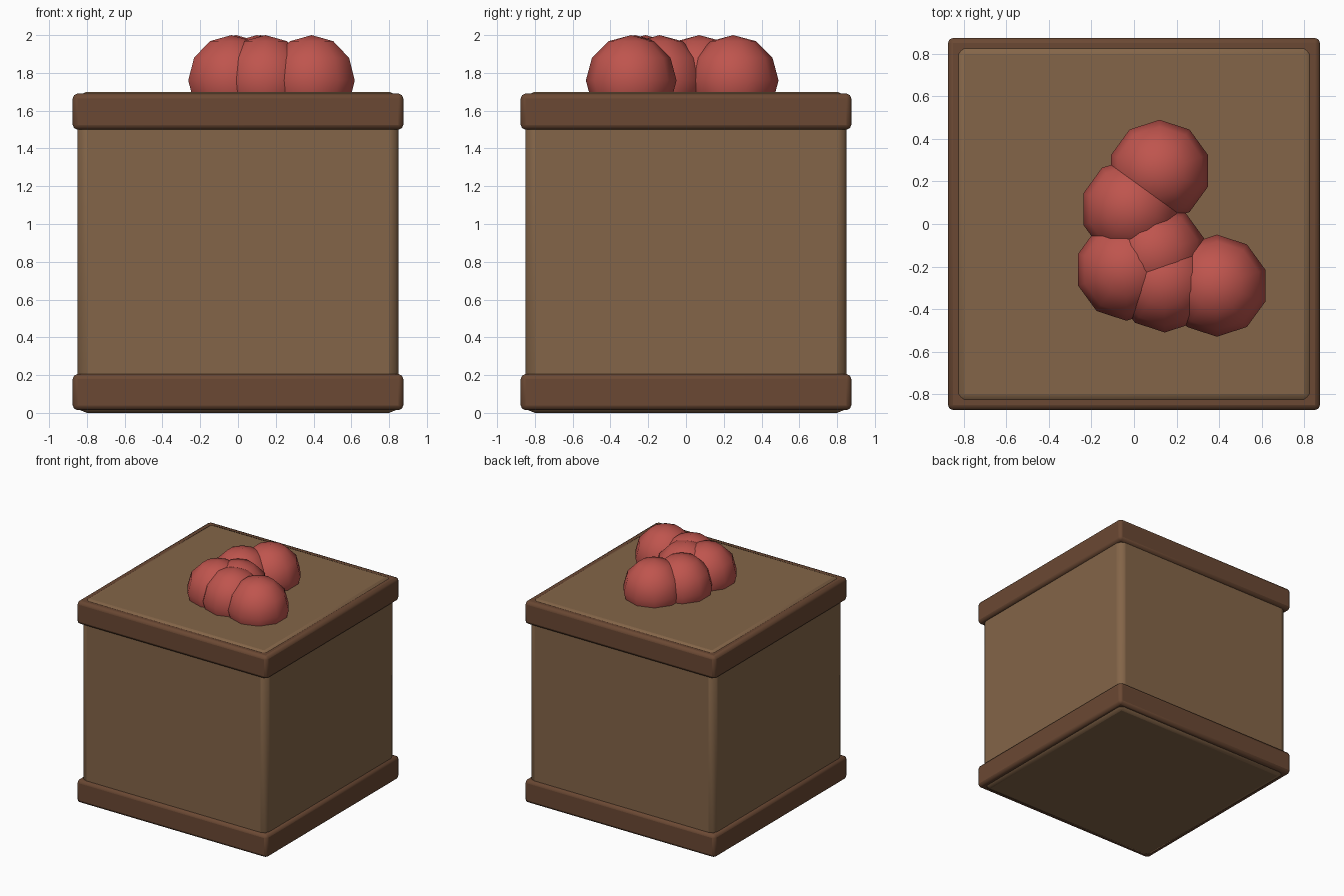
import bpy
from math import radians

if "Cube" in bpy.data.objects:
    bpy.data.objects.remove(bpy.data.objects["Cube"])


def material(name, rgb):
    m = bpy.data.materials.new(name)
    m.diffuse_color = (*rgb, 1)
    m.use_nodes = True
    m.node_tree.nodes["Principled BSDF"].inputs["Base Color"].default_value = m.diffuse_color
    return m


body_mat = material("light_wood", (0.23, 0.13, 0.065))
trim_mat = material("dark_wood", (0.145, 0.065, 0.033))
fruit_mat = material("red_fruit", (0.52, 0.09, 0.075))


def rounded_box(name, half, z0, z1, bevel, mat):
    bpy.ops.mesh.primitive_cube_add(size=1, location=(0, 0, (z0 + z1) / 2))
    ob = bpy.context.object
    ob.name = name
    ob.scale = (2 * half, 2 * half, z1 - z0)
    bpy.ops.object.transform_apply(location=False, rotation=False, scale=True)
    mod = ob.modifiers.new("rounded_edges", 'BEVEL')
    mod.width = bevel
    mod.segments = 2
    ob.data.materials.append(mat)
    bpy.ops.object.shade_smooth_by_angle(angle=radians(30))
    return ob


# Crate body with a trim band at the foot and the rim
rounded_box("crate_body", 0.85, 0.0, 1.70, 0.05, body_mat)
rounded_box("bottom_band", 0.875, 0.015, 0.205, 0.025, trim_mat)
rounded_box("top_band", 0.875, 1.50, 1.69, 0.025, trim_mat)

# Pile of round fruit half sunk into the top
centres = [(0.12, 0.25), (-0.01, 0.07), (-0.035, -0.215),
           (0.10, -0.14), (0.145, -0.27), (0.39, -0.29)]
for i, (x, y) in enumerate(centres, 1):
    bpy.ops.mesh.primitive_uv_sphere_add(segments=10, ring_count=6, radius=0.24,
                                         location=(x, y, 1.76))
    fruit = bpy.context.object
    fruit.name = f"fruit_{i}"
    fruit.data.materials.append(fruit_mat)
    bpy.ops.object.shade_smooth()
